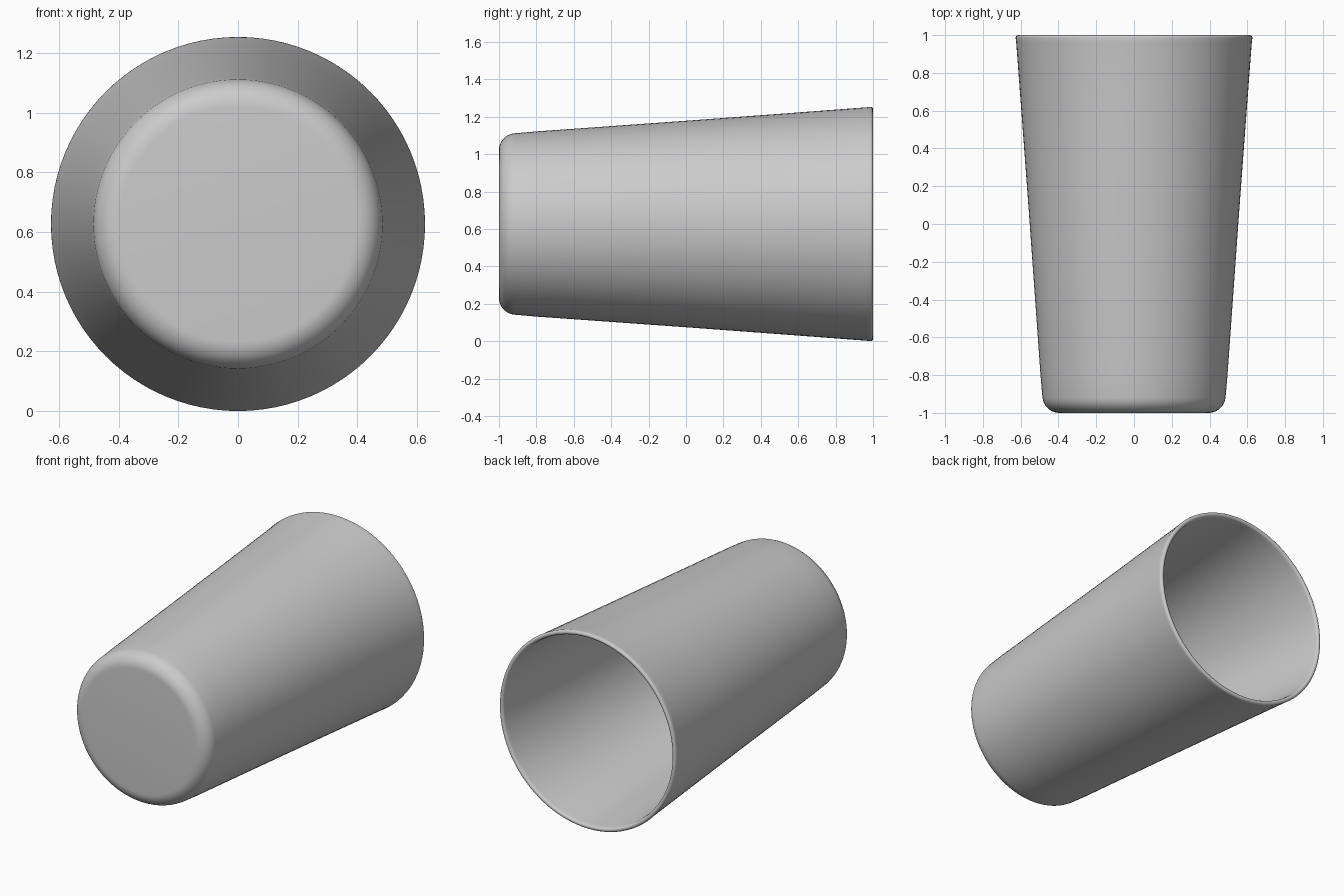
import bpy, bmesh, math
from mathutils import Vector, Matrix

if "Cube" in bpy.data.objects:
    bpy.data.objects.remove(bpy.data.objects["Cube"])

R = 0.627      # rim radius, also height of the cup axis
SIDES = 96


def arc(cr, cy, rad, a0, a1, n):
    """Points (radius, y) along a circular arc in the profile plane."""
    return [(cr + rad * math.cos(math.radians(a0 + (a1 - a0) * i / n)),
             cy + rad * math.sin(math.radians(a0 + (a1 - a0) * i / n)))
            for i in range(n + 1)]


# closed wall profile: outer base, outer wall, rolled rim, inner wall, inner floor
profile = [(0, -1.0)]
profile += arc(0.395, -0.91, 0.09, -90, -6, 10)
profile += [(0.495, -0.80), (0.552, 0.0), (0.589, 0.5), (0.624, 0.965)]
profile += arc(R - 0.014, 0.986, 0.014, 0, 180, 8)
profile += [(0.596, 0.965), (0.563, 0.5), (0.526, 0.0), (0.469, -0.80)]
profile += arc(0.385, -0.895, 0.075, -6, -90, 8)
profile += [(0, -0.97)]

# revolve the profile around the y axis
bm = bmesh.new()
verts = [bm.verts.new((r, y, 0)) for r, y in profile]
edges = [bm.edges.new(pair) for pair in zip(verts, verts[1:])]
bmesh.ops.spin(bm, geom=verts + edges, cent=(0, 0, 0), axis=(0, 1, 0),
               angle=math.tau, steps=SIDES, use_duplicate=False)
bmesh.ops.remove_doubles(bm, verts=bm.verts, dist=0.0002)
bmesh.ops.recalc_face_normals(bm, faces=bm.faces)
bmesh.ops.translate(bm, verts=bm.verts, vec=(0, 0, R))

mesh = bpy.data.meshes.new("cup")
bm.to_mesh(mesh)
bm.free()
cup = bpy.data.objects.new("cup", mesh)
bpy.context.collection.objects.link(cup)

# smooth shading
bpy.context.view_layer.objects.active = cup
cup.select_set(True)
bpy.ops.object.shade_smooth_by_angle(angle=math.radians(35))
